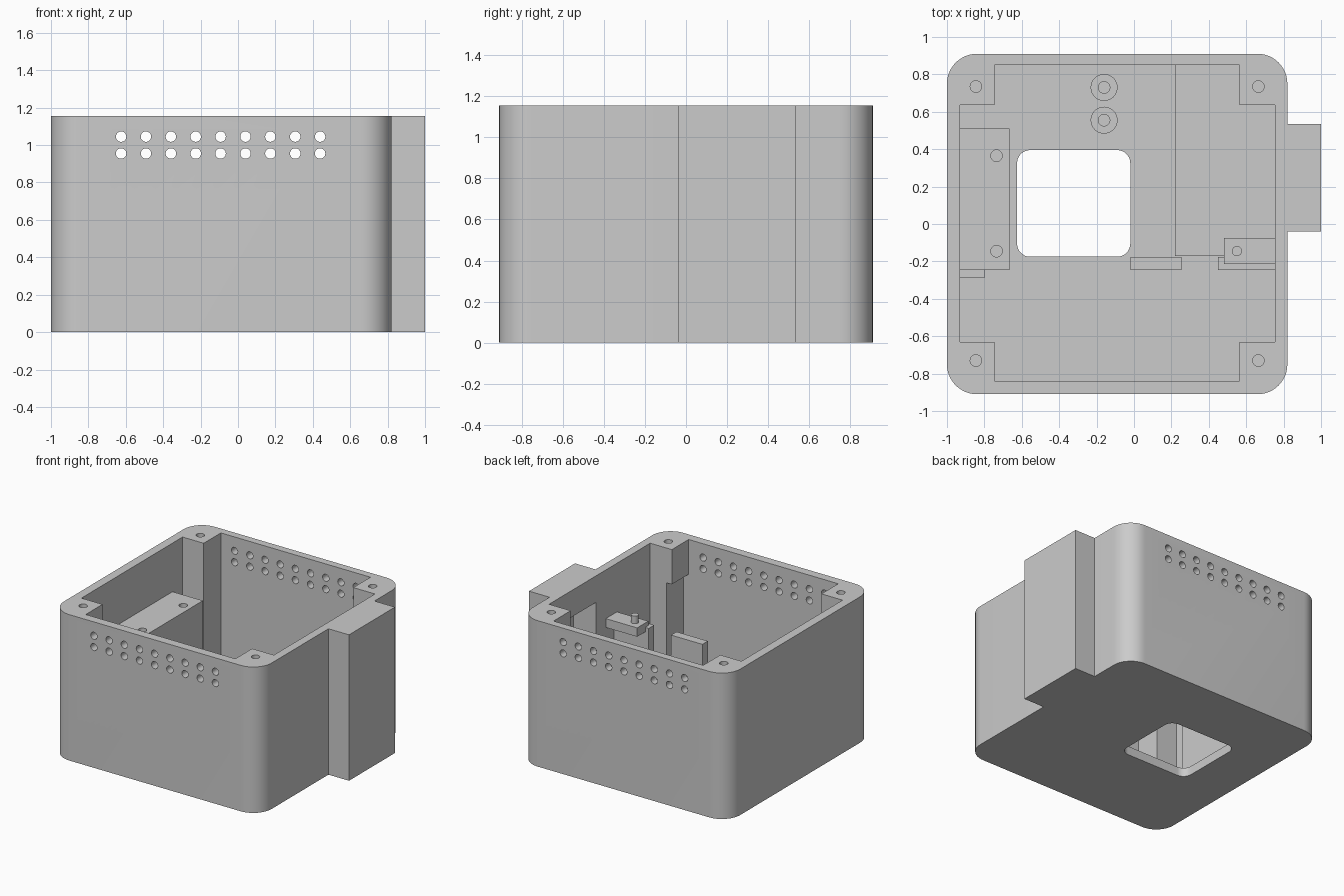
import bpy, bmesh, math
from mathutils import Matrix, Vector

if "Cube" in bpy.data.objects:
    bpy.data.objects.remove(bpy.data.objects["Cube"])

HEIGHT, FLOOR, LEDGE = 1.155, 0.07, 0.77

grey = bpy.data.materials.new("plain grey")
grey.use_nodes = True
grey.diffuse_color = (0.6, 0.6, 0.6, 1)
grey.node_tree.nodes["Principled BSDF"].inputs["Base Color"].default_value = (0.6, 0.6, 0.6, 1)


def finish(name, bm):
    bmesh.ops.recalc_face_normals(bm, faces=bm.faces)
    mesh = bpy.data.meshes.new(name)
    bm.to_mesh(mesh)
    bm.free()
    mesh.materials.append(grey)
    obj = bpy.data.objects.new(name, mesh)
    bpy.context.collection.objects.link(obj)
    return obj


def prism(name, outline, z0, z1):
    bm = bmesh.new()
    base = bm.faces.new([bm.verts.new((x, y, z0)) for x, y in outline])
    top = bmesh.ops.extrude_face_region(bm, geom=[base])["geom"]
    bmesh.ops.translate(bm, vec=(0, 0, z1 - z0),
                        verts=[v for v in top if isinstance(v, bmesh.types.BMVert)])
    return finish(name, bm)


def box(name, x0, x1, y0, y1, z0, z1):
    return prism(name, [(x0, y0), (x1, y0), (x1, y1), (x0, y1)], z0, z1)


def arc(cx, cy, r, start, steps=12):
    angles = [math.radians(start + 90 * i / steps) for i in range(steps + 1)]
    return [(cx + r * math.cos(a), cy + r * math.sin(a)) for a in angles]


def rounded(x0, x1, y0, y1, r, bump=()):
    """Rounded rectangle; bump points are inserted on the +x edge."""
    return (arc(x1 - r, y0 + r, r, -90) + list(bump) + arc(x1 - r, y1 - r, r, 0)
            + arc(x0 + r, y1 - r, r, 90) + arc(x0 + r, y0 + r, r, 180))


def cylinders(name, spots, r, length, turn=Matrix.Identity(4), sides=24):
    bm = bmesh.new()
    for spot in spots:
        bmesh.ops.create_cone(bm, cap_ends=True, segments=sides, radius1=r, radius2=r,
                              depth=length, matrix=Matrix.Translation(Vector(spot)) @ turn)
    return finish(name, bm)


def cut(target, *cutters):
    for cutter in cutters:
        mod = target.modifiers.new("cut", "BOOLEAN")
        mod.operation, mod.solver, mod.object = "DIFFERENCE", "EXACT", cutter
        bpy.context.view_layer.objects.active = target
        bpy.ops.object.modifier_apply(modifier=mod.name)
        bpy.data.objects.remove(cutter)


def smooth(obj):
    bpy.ops.object.select_all(action="DESELECT")
    obj.select_set(True)
    bpy.context.view_layer.objects.active = obj
    bpy.ops.object.shade_smooth_by_angle(angle=math.radians(30))


# Housing with a side channel
bump = [(0.82, -0.04), (1.0, -0.04), (1.0, 0.535), (0.82, 0.535)]
housing = prism("housing", rounded(-1, 0.82, -0.91, 0.91, 0.16, bump), 0, HEIGHT)

# Cavity leaves a square post in each corner
x0, x1, x2, x3 = -0.93, -0.745, 0.565, 0.755
y0, y1, y2, y3 = -0.84, -0.63, 0.635, 0.85
cavity = prism("cavity_cutter", [
    (x1, y0), (x2, y0), (x2, y1), (x3, y1), (x3, y2), (x2, y2),
    (x2, y3), (x1, y3), (x1, y2), (x0, y2), (x0, y1), (x1, y1)], FLOOR, 1.3)
cut(housing, cavity,
    box("channel_cutter", 0.7, 0.95, 0.05, 0.45, FLOOR + 0.03, 0.945),
    box("post_relief_cutter", 0.5, 0.61, -0.839, -0.6, FLOOR + 0.001, 0.88),
    prism("window_cutter", rounded(-0.625, -0.02, -0.175, 0.395, 0.07), -0.1, 0.3))

# Vent holes through front and back, screw holes in the posts
vents = [(-0.625 + 0.133 * i, 0, z) for i in range(9) for z in (0.955, 1.045)]
screws = [(x, y, 1.1) for x in (-0.845, 0.665) for y in (-0.73, 0.735)]
cut(housing,
    cylinders("vent_cutter", vents, 0.028, 2.4, Matrix.Rotation(math.pi / 2, 4, "X"), 20),
    cylinders("screw_cutter", screws, 0.031, 0.5))
smooth(housing)

# Mounting ledge with two screw holes, and its end rib
ledge = box("mounting_ledge", -0.95, -0.665, -0.245, 0.51, FLOOR - 0.01, LEDGE)
cut(ledge, cylinders("ledge_hole_cutter",
                     [(-0.735, y, LEDGE) for y in (-0.145, 0.365)], 0.031, 0.4))
smooth(ledge)
box("ledge_rib", -0.95, -0.80, -0.29, -0.24, FLOOR - 0.01, 0.7)

# Raised floor pad and the two board supports
box("floor_pad", 0.22, 0.77, -0.172, 0.86, FLOOR - 0.01, FLOOR + 0.02)
box("inner_support", -0.02, 0.255, -0.245, -0.176, FLOOR - 0.01, 0.735)
box("outer_support", 0.45, 0.77, -0.245, -0.176, FLOOR - 0.01, 0.735)

# Bracket plate with a locating pin
box("bracket_plate", 0.48, 0.77, -0.215, -0.075, 0.70, LEDGE)
smooth(cylinders("locating_pin", [(0.55, -0.145, LEDGE + 0.02)], 0.027, 0.08))

# Hollow screw bosses on the floor
bosses = [(-0.16, y, 0.18) for y in (0.555, 0.73)]
boss = cylinders("screw_bosses", bosses, 0.072, 0.24, sides=32)
cut(boss, cylinders("boss_hole_cutter", [(x, y, 0.25) for x, y, z in bosses], 0.031, 0.26))
smooth(boss)
